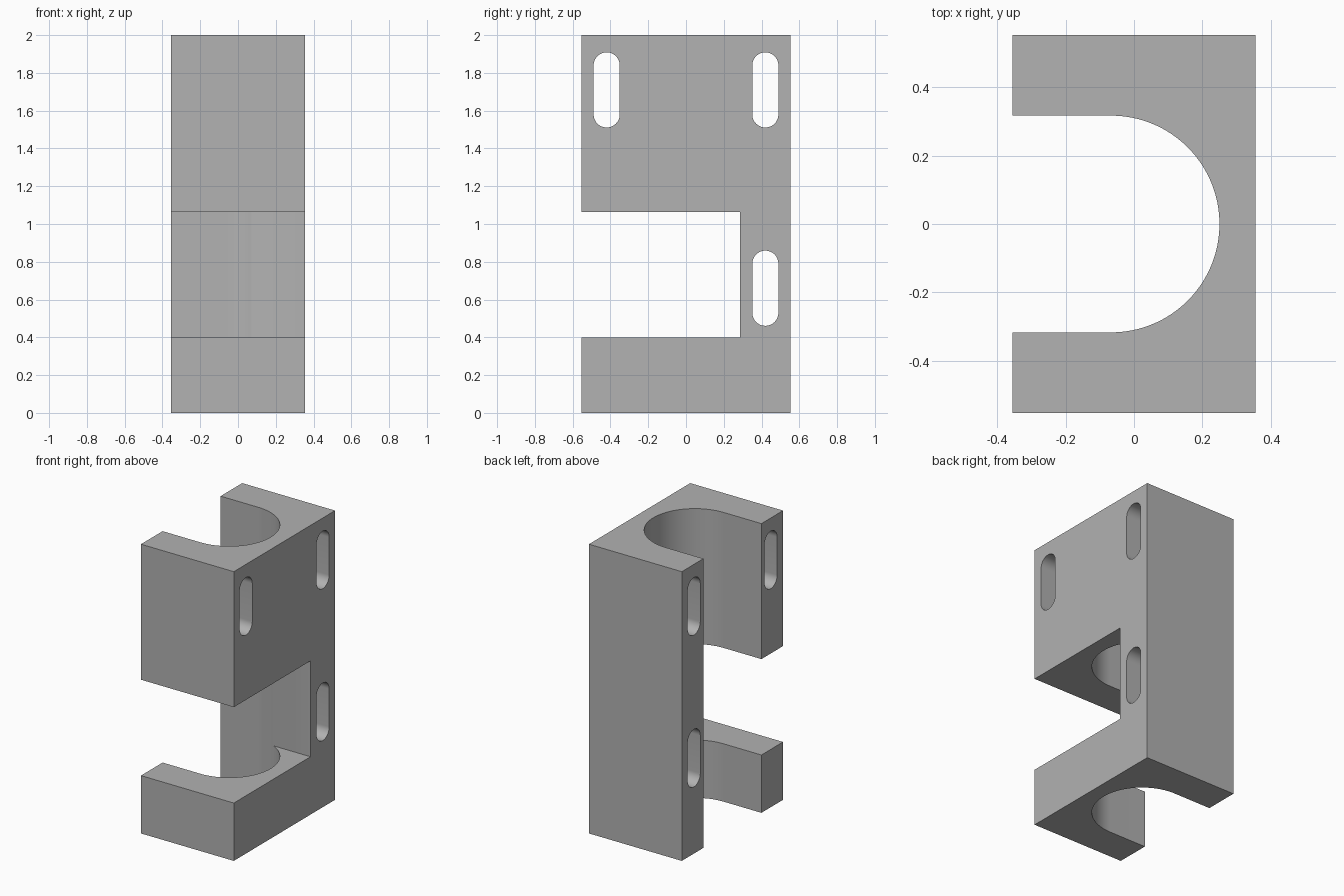
import bpy
import bmesh
from math import pi, sin, cos, radians
from mathutils import Vector

if "Cube" in bpy.data.objects:
    bpy.data.objects.remove(bpy.data.objects["Cube"])

HX, HY, H = 0.355, 0.553, 2.0          # half depth, half width, height
R, CX = 0.317, -0.067                  # channel radius and centre
SLOT_R, SLOT_HALF, SLOT_Y = 0.069, 0.13, 0.42

grey = bpy.data.materials.new("plain grey")
grey.use_nodes = True
colour = (0.445, 0.445, 0.445, 1)
grey.diffuse_color = colour
grey.node_tree.nodes["Principled BSDF"].inputs["Base Color"].default_value = colour


def arc(cx, cy, r, start, end, steps):
    angles = [start + (end - start) * i / steps for i in range(steps + 1)]
    return [(cx + r * cos(a), cy + r * sin(a)) for a in angles]


def prism(name, points, direction):
    """Extrude a closed outline of 3D points along a direction."""
    bm = bmesh.new()
    face = bm.faces.new([bm.verts.new(p) for p in points])
    out = bmesh.ops.extrude_face_region(bm, geom=[face])
    moved = [v for v in out["geom"] if isinstance(v, bmesh.types.BMVert)]
    bmesh.ops.translate(bm, verts=moved, vec=Vector(direction))
    bmesh.ops.recalc_face_normals(bm, faces=bm.faces)
    mesh = bpy.data.meshes.new(name)
    bm.to_mesh(mesh)
    bm.free()
    mesh.materials.append(grey)
    obj = bpy.data.objects.new(name, mesh)
    bpy.context.collection.objects.link(obj)
    return obj


# Block with a round-bottomed channel open towards -x
outline = [(-HX, -HY), (HX, -HY), (HX, HY), (-HX, HY), (-HX, R)]
outline += arc(CX, 0, R, pi / 2, -pi / 2, 64) + [(-HX, -R)]
bracket = prism("channel_bracket", [(x, y, 0) for x, y in outline], (0, 0, H))

# Side window, leaving a single rear wall
window = [(-1, 0.4), (0.285, 0.4), (0.285, 1.063), (-1, 1.063)]
cutters = [prism("window_cutter", [(-1, y, z) for y, z in window], (2, 0, 0))]

# Rounded mounting slots running through the block
for y, z in ((-SLOT_Y, 1.71), (SLOT_Y, 1.71), (SLOT_Y, 0.66)):
    slot = arc(y, z + SLOT_HALF, SLOT_R, 0, pi, 24)
    slot += arc(y, z - SLOT_HALF, SLOT_R, pi, 2 * pi, 24)
    cutters.append(prism("slot_cutter", [(-1, a, b) for a, b in slot], (2, 0, 0)))

bpy.context.view_layer.objects.active = bracket
for cutter in cutters:
    mod = bracket.modifiers.new("cut", "BOOLEAN")
    mod.operation = "DIFFERENCE"
    mod.solver = "EXACT"
    mod.object = cutter
    bpy.ops.object.modifier_apply(modifier=mod.name)
    bpy.data.objects.remove(cutter)

# Smooth curves, crisp edges
bpy.ops.object.select_all(action="DESELECT")
bracket.select_set(True)
bpy.ops.object.shade_smooth_by_angle(angle=radians(30))
